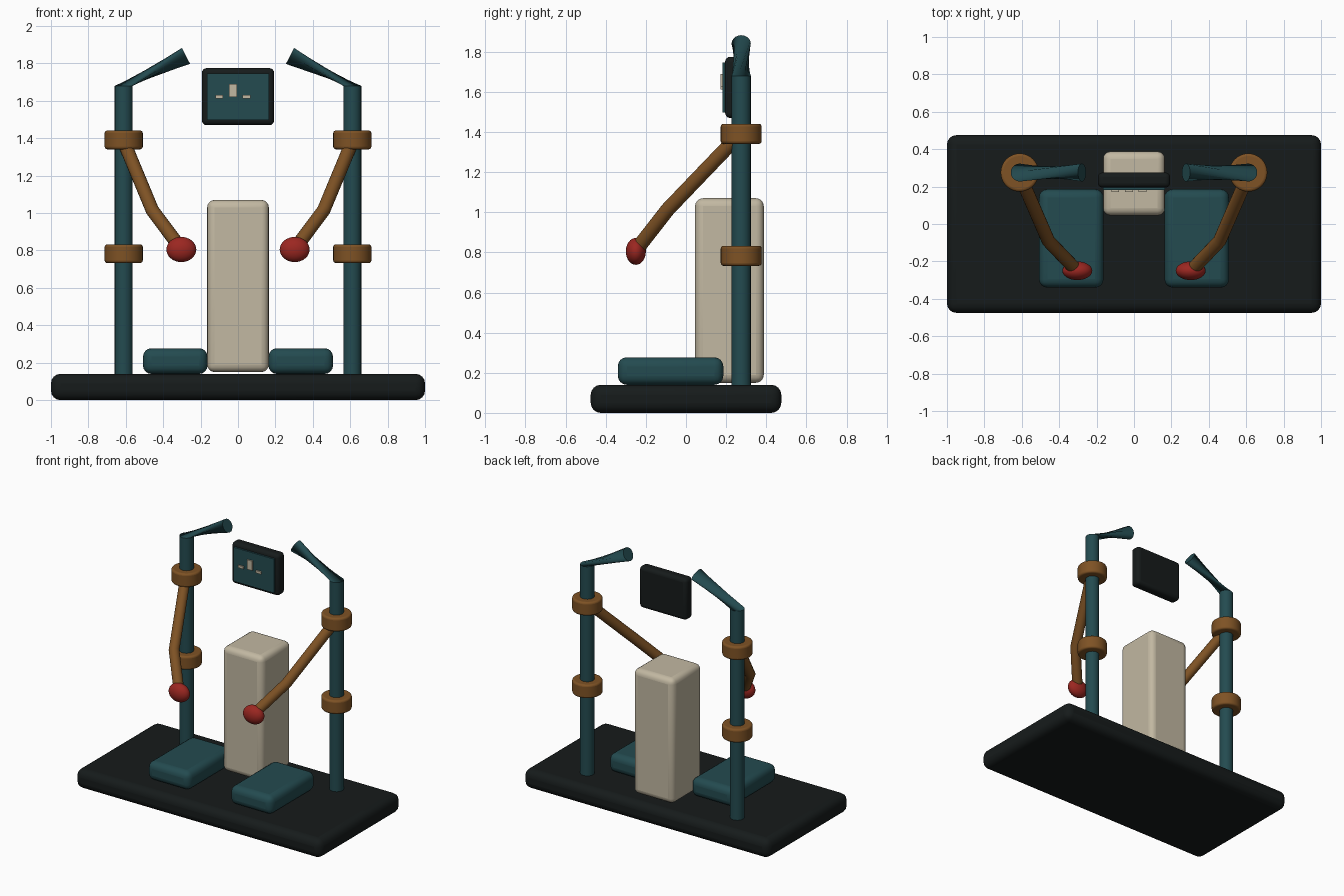
import bpy, bmesh, math
from mathutils import Vector

if "Cube" in bpy.data.objects:
    bpy.data.objects.remove(bpy.data.objects["Cube"])


def material(name, rgb):
    m = bpy.data.materials.new(name)
    m.diffuse_color = (*rgb, 1)
    m.use_nodes = True
    m.node_tree.nodes["Principled BSDF"].inputs["Base Color"].default_value = m.diffuse_color
    return m


BLACK = material("black", (0.008, 0.011, 0.011))
TEAL = material("teal", (0.017, 0.07, 0.08))
BROWN = material("brown", (0.21, 0.085, 0.018))
CREAM = material("cream", (0.54, 0.48, 0.36))
RED = material("red", (0.33, 0.02, 0.015))


def finish(name, bm, mat, bevel=0, angle=40):
    bmesh.ops.recalc_face_normals(bm, faces=bm.faces)
    me = bpy.data.meshes.new(name)
    bm.to_mesh(me)
    bm.free()
    me.materials.append(mat)
    ob = bpy.data.objects.new(name, me)
    bpy.context.collection.objects.link(ob)
    if bevel:
        mod = ob.modifiers.new("Bevel", 'BEVEL')
        mod.width, mod.segments = bevel, 4
        mod.limit_method = 'ANGLE'
    bpy.ops.object.select_all(action='DESELECT')
    ob.select_set(True)
    bpy.context.view_layer.objects.active = ob
    bpy.ops.object.shade_smooth_by_angle(angle=math.radians(angle))
    return ob


def box(name, lo, hi, mat, bevel=0):
    bm = bmesh.new()
    bmesh.ops.create_cube(bm, size=1)
    lo, hi = Vector(lo), Vector(hi)
    bmesh.ops.scale(bm, vec=hi - lo, verts=bm.verts)
    bmesh.ops.translate(bm, vec=(lo + hi) / 2, verts=bm.verts)
    return finish(name, bm, mat, bevel)


def tube(name, rings, r, mat, sides=20):
    """Skin round rings given as (centre, normal, twist)."""
    bm = bmesh.new()
    loops = []
    for centre, normal, twist in rings:
        n = Vector(normal).normalized()
        u = Vector((0, 1, 0))
        u = (u - n * u.dot(n)).normalized()
        v = n.cross(u)
        angles = [twist + math.tau * i / sides for i in range(sides)]
        loops.append([bm.verts.new(Vector(centre) + r * (math.cos(a) * u + math.sin(a) * v))
                      for a in angles])
    for a, b in zip(loops, loops[1:]):
        for i in range(sides):
            j = (i + 1) % sides
            bm.faces.new((a[i], a[j], b[j], b[i]))
    bm.faces.new(loops[0])
    bm.faces.new(loops[-1])
    return finish(name, bm, mat)


# Base and central column
box("base", (-1, -0.475, 0), (1, 0.475, 0.14), BLACK, 0.05)
box("seat_column", (-0.165, 0.045, 0.15), (0.165, 0.388, 1.07), CREAM, 0.04)

# Display with simple bars
box("display_frame", (-0.193, 0.195, 1.47), (0.193, 0.275, 1.775), BLACK, 0.025)
box("display_screen", (-0.166, 0.182, 1.497), (0.166, 0.2, 1.747), TEAL)
for i, (x, z0, z1) in enumerate([(-0.1, 1.612, 1.63), (-0.027, 1.62, 1.69), (0.045, 1.612, 1.63)]):
    box(f"display_bar_{i + 1}", (x - 0.021, 0.172, z0), (x + 0.021, 0.185, z1), CREAM)

for s, side in ((-1, "left"), (1, "right")):
    # Foot pad
    x0, x1 = sorted((s * 0.163, s * 0.508))
    box(f"foot_pad_{side}", (x0, -0.34, 0.14), (x1, 0.186, 0.277), TEAL, 0.045)

    # Upright with its twisted, inward-leaning top arm
    px, py = s * 0.611, 0.275
    tube(f"upright_{side}", [((px, py, 0.12), (0, 0, 1), 0),
                             ((px, py, 1.68), (0, 0, 1), 0),
                             ((s * 0.278, py, 1.84), (-s * 0.89, 0, 0.46), s * math.pi / 2)],
         0.048, TEAL)

    # Collars around the upright
    for level, z in (("lower", 0.783), ("upper", 1.391)):
        bm = bmesh.new()
        bmesh.ops.create_cone(bm, cap_ends=True, segments=40, radius1=0.102, radius2=0.102, depth=0.1)
        bmesh.ops.translate(bm, vec=(px, py, z), verts=bm.verts)
        finish(f"{level}_collar_{side}", bm, BROWN, 0.014)

    # Bent handle bar
    path = [Vector((s * 0.61, 0.26, 1.38)), Vector((s * 0.458, -0.09, 1.015)),
            Vector((s * 0.305, -0.25, 0.81))]
    d0, d1 = (path[1] - path[0]).normalized(), (path[2] - path[1]).normalized()
    tube(f"handle_bar_{side}", list(zip(path, (d0, d0 + d1, d1), (0, 0, 0))), 0.036, BROWN)

    # Handle knob
    bm = bmesh.new()
    bmesh.ops.create_uvsphere(bm, u_segments=32, v_segments=16, radius=1)
    bmesh.ops.scale(bm, vec=(0.08, 0.05, 0.067), verts=bm.verts)
    bmesh.ops.translate(bm, vec=(s * 0.303, -0.25, 0.805), verts=bm.verts)
    finish(f"handle_knob_{side}", bm, RED)
